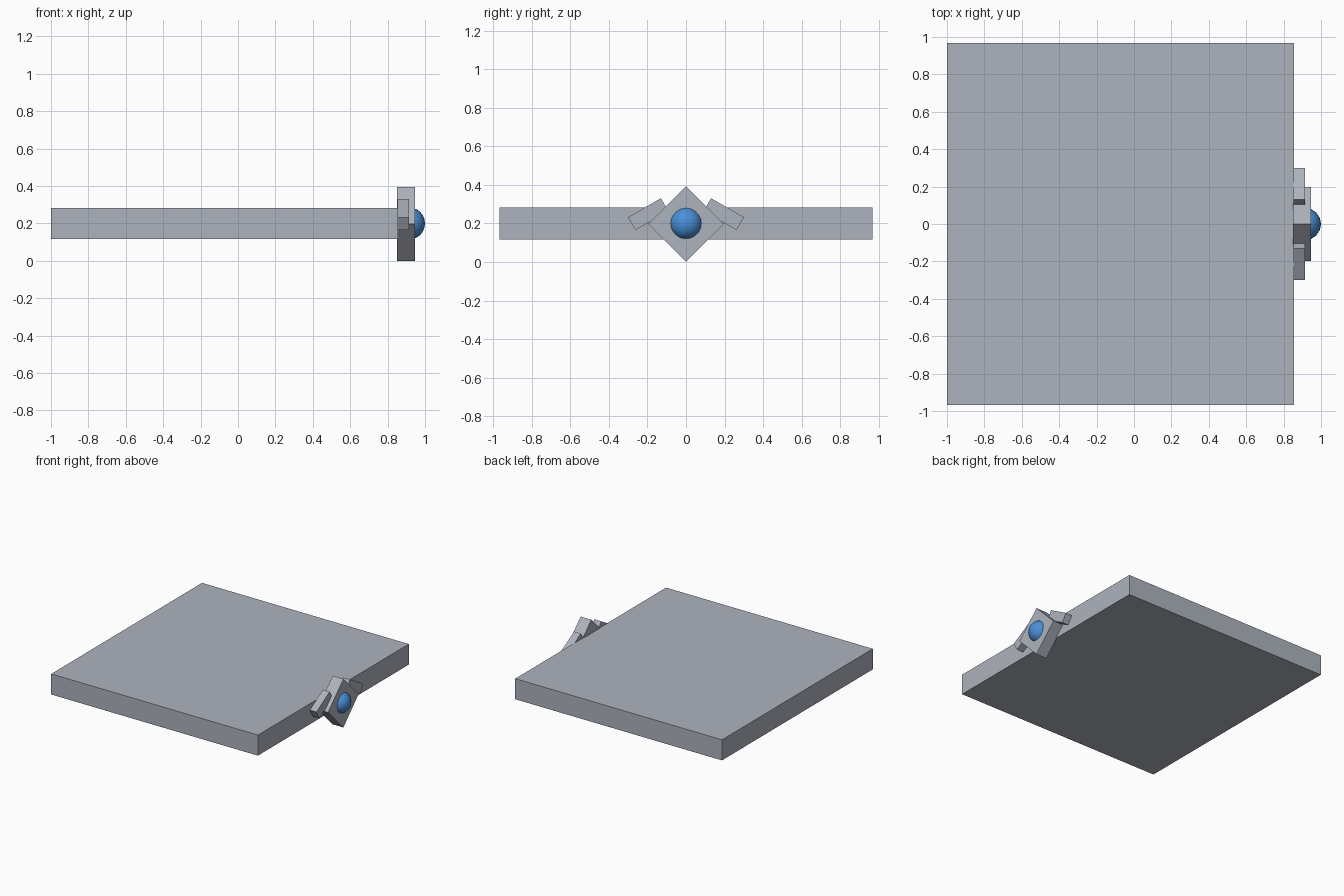
import bpy
import math

if "Cube" in bpy.data.objects:
    bpy.data.objects.remove(bpy.data.objects["Cube"])


def material(name, rgb):
    m = bpy.data.materials.new(name)
    m.diffuse_color = (*rgb, 1.0)
    m.use_nodes = True
    m.node_tree.nodes["Principled BSDF"].inputs["Base Color"].default_value = m.diffuse_color
    return m


grey = material("grey_metal", (0.42, 0.45, 0.51))
blue = material("blue_gem", (0.069, 0.279, 0.694))


def box(name, x0, x1, centre_yz, size_yz, tilt=0.0):
    """Box spanning x0..x1, tilted about the x axis by degrees."""
    y, z = centre_yz
    bpy.ops.mesh.primitive_cube_add(size=1, location=((x0 + x1) / 2, y, z))
    ob = bpy.context.object
    ob.name = name
    ob.scale = (x1 - x0, *size_yz)
    ob.rotation_euler.x = math.radians(tilt)
    ob.data.materials.append(grey)
    return ob


# Wide flat slab
box("slab", -1.0, 0.856, (0, 0.2), (1.934, 0.167))

# Diamond clasp on the right edge
side = 0.2 * math.sqrt(2) * 0.985
box("diamond_clasp", 0.85, 0.946, (0, 0.197), (side, side), 45)

# Pair of drooping side fins
for s, label in ((1, "back"), (-1, "front")):
    box(label + "_fin", 0.853, 0.914, (s * 0.196, 0.248), (0.197, 0.077), -30 * s)

# Round gem set in the clasp
bpy.ops.mesh.primitive_uv_sphere_add(segments=16, ring_count=12, radius=0.086,
                                     location=(0.914, 0, 0.2))
gem = bpy.context.object
gem.name = "gem"
gem.data.materials.append(blue)
bpy.ops.object.shade_smooth_by_angle(angle=math.radians(40))
